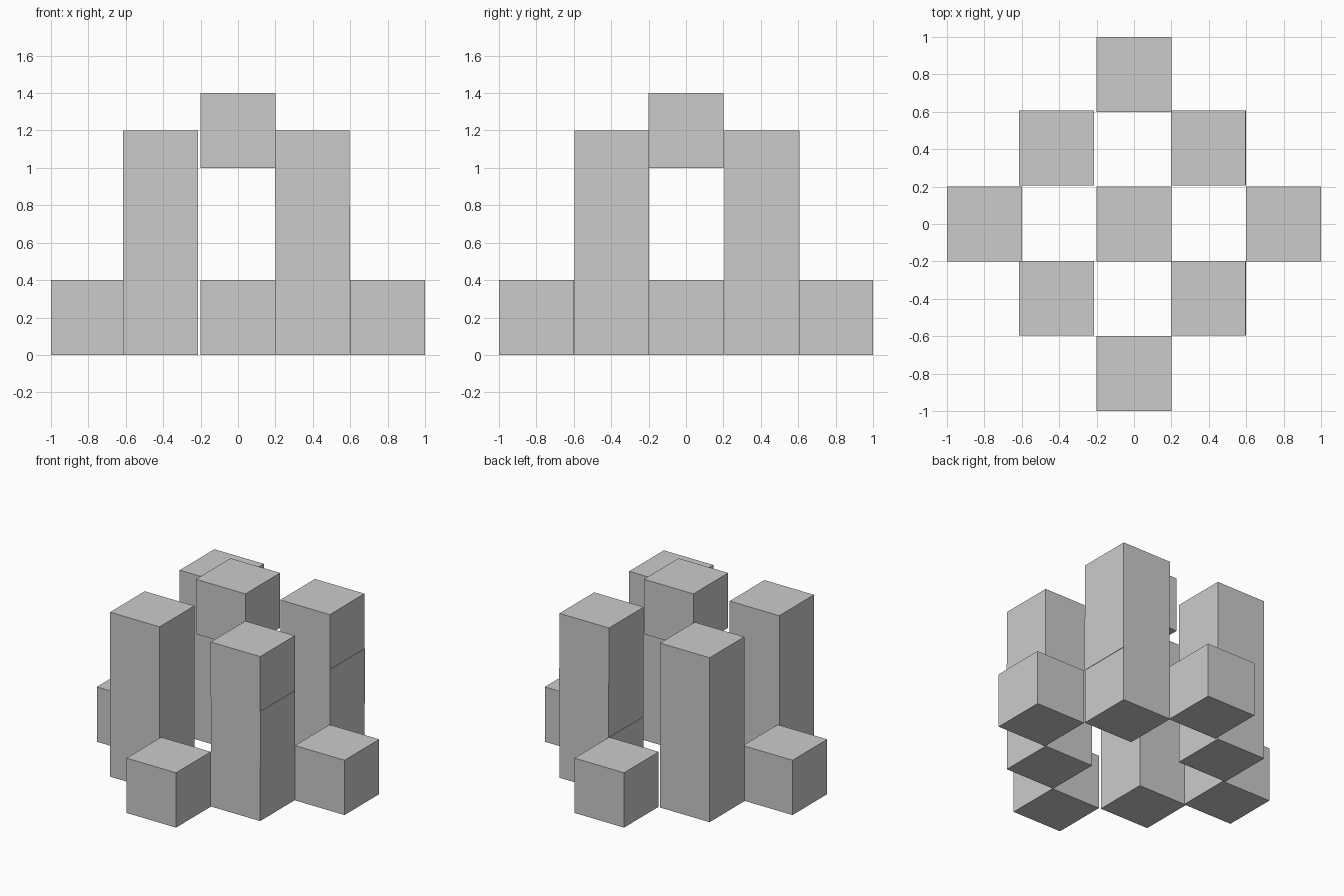
import bpy

if "Cube" in bpy.data.objects:
    bpy.data.objects.remove(bpy.data.objects["Cube"])

S = 0.4  # edge length of every cube


def cube(name, x, y, z):
    """Cube centred on x, y with its underside at z."""
    bpy.ops.mesh.primitive_cube_add(size=S, location=(x, y, z + S / 2))
    bpy.context.object.name = name


# Low outer blocks, one on each side
for name, x, y in (("front", 0, -0.8), ("back", 0, 0.8),
                   ("left", -0.8, 0), ("right", 0.8, 0)):
    cube(f"{name}_block", x, y, 0)

# Corner columns, three stacked cubes each
for depth, y in (("front", -0.397), ("back", 0.406)):
    for i in range(3):
        cube(f"{depth}_left_column_cube_{i + 1}", -0.415, y, i * S)
        # the middle cube sits very slightly proud on the right side
        x = 0.4 if i == 1 else 0.397
        cube(f"{depth}_right_column_cube_{i + 1}", x, y, i * S)

# Raised centre cube
cube("top_centre_cube", 0, 0, 1.0)
